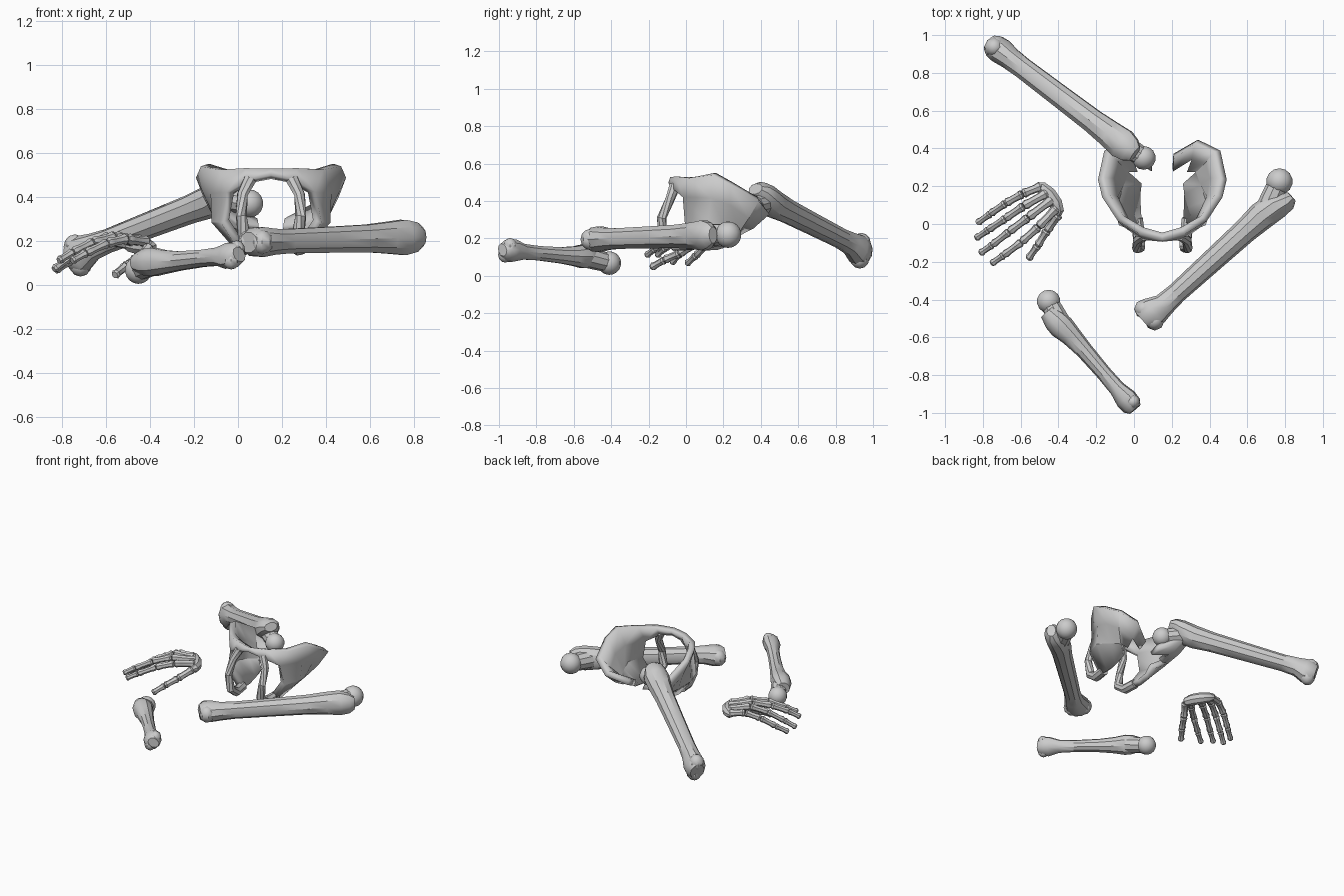
import bpy, bmesh, math
from mathutils import Vector, Matrix

if "Cube" in bpy.data.objects:
    bpy.data.objects.remove(bpy.data.objects["Cube"])


def finish(name, bm, angle=35):
    bmesh.ops.recalc_face_normals(bm, faces=bm.faces)
    me = bpy.data.meshes.new(name)
    bm.to_mesh(me)
    bm.free()
    ob = bpy.data.objects.new(name, me)
    bpy.context.collection.objects.link(ob)
    bpy.ops.object.select_all(action='DESELECT')
    ob.select_set(True)
    bpy.context.view_layer.objects.active = ob
    bpy.ops.object.shade_smooth_by_angle(angle=math.radians(angle))
    return ob


def loft(bm, rings):
    """Skin closed rings of points and cap both ends."""
    vs = [[bm.verts.new(p) for p in r] for r in rings]
    n = len(vs[0])
    for a, b in zip(vs, vs[1:]):
        for i in range(n):
            j = (i + 1) % n
            bm.faces.new((a[i], a[j], b[j], b[i]))
    bm.faces.new(vs[0][::-1])
    bm.faces.new(vs[-1])


def ring(c, s, u, rs, ru, n):
    return [c + s * rs * math.cos(2 * math.pi * i / n) + u * ru * math.sin(2 * math.pi * i / n)
            for i in range(n)]


def ball(bm, c, scale, seg=14, rows=9):
    m = Matrix.Translation(c) @ Matrix.Diagonal((*scale, 1))
    bmesh.ops.create_uvsphere(bm, u_segments=seg, v_segments=rows, radius=1, matrix=m)


def tube(bm, pts, radii, n=6):
    pts = [Vector(p) for p in pts]
    rings = []
    for i, p in enumerate(pts):
        d = (pts[min(i + 1, len(pts) - 1)] - pts[max(i - 1, 0)]).normalized()
        s = d.cross(Vector((.3, .5, 1))).normalized()
        rings.append(ring(p, s, d.cross(s), radii[i], radii[i], n))
    loft(bm, rings)


def long_bone(base, mid, head, head_r, sections, n=10):
    """Sections (along, side, up, side radius, up radius); the head lies on the -side."""
    base, mid, head = Vector(base), Vector(mid), Vector(head)
    d = (mid - base).normalized()
    off = head - base
    s = -(off - d * off.dot(d)).normalized()
    u = d.cross(s)
    bm = bmesh.new()
    loft(bm, [ring(base + d * t + s * a + u * b, s, u, rs, ru, n)
              for t, a, b, rs, ru in sections])
    # neck and ball head
    root = base + d * (off.dot(d) - head_r * 2.6) + s * .01
    tube(bm, [root, root.lerp(head, .5), head],
         [head_r * .9, head_r * .86, head_r * .8], n)
    ball(bm, head, (head_r,) * 3)
    return bm, base, d, s, u


# Thigh bones
thigh = [(-.06, -.012, 0, .06, .048), (-.03, -.014, 0, .082, .066), (.015, -.012, 0, .084, .071),
         (.08, 0, 0, .062, .062), (.17, 0, 0, .055, .058), (.45, 0, 0, .061, .062),
         (.66, 0, 0, .066, .066), (.78, 0, 0, .076, .075), (.87, .01, 0, .075, .084),
         (.93, .027, 0, .056, .07), (.965, .032, 0, .03, .045)]
for name, base, mid, head, r in [
        ("thigh_bone_front", (.10, -.48, .195), (.70, .065, .215), (.77, .225, .22), .071),
        ("thigh_bone_back", (-.72, .925, .15), (-.06, .425, .405), (.052, .35, .37), .064)]:
    bm, b, d, s, u = long_bone(base, mid, head, r, thigh)
    # knee knuckles
    for k in (-1, 1):
        ball(bm, b + s * (k * .042 - .012) - d * .015, (.052, .052, .056), seg=8, rows=6)
    finish(name, bm)

# Upper arm bone
arm = [(-.055, 0, 0, .04, .03), (-.03, 0, 0, .052, .062), (.02, 0, 0, .055, .066),
       (.09, 0, 0, .043, .044), (.2, 0, 0, .041, .04), (.36, 0, 0, .046, .045),
       (.46, .004, 0, .056, .055), (.53, .012, 0, .067, .068), (.58, .016, 0, .062, .064),
       (.64, .02, 0, .042, .044)]
bm, b, d, s, u = long_bone((-.03, -.94, .135), (-.40, -.51, .095),
                           (-.452, -.41, .068), .063, arm)
for k in (-1, 1):
    ball(bm, b + u * k * .03 - d * .018, (.038, .038, .042), seg=8, rows=6)
finish("upper_arm_bone", bm)

# Hand: chains of small knobby bones
fingers = [
    [(-.49, .20, .185), (-.59, .16, .20), (-.68, .11, .165), (-.76, .055, .11), (-.83, .005, .065)],
    [(-.46, .165, .195), (-.585, .095, .22), (-.68, .03, .18), (-.77, -.03, .12), (-.837, -.075, .07)],
    [(-.435, .13, .20), (-.56, .035, .22), (-.66, -.04, .195), (-.75, -.11, .15), (-.815, -.155, .11)],
    [(-.41, .085, .195), (-.505, -.015, .21), (-.595, -.095, .19), (-.69, -.165, .145), (-.755, -.21, .11)],
    [(-.40, .05, .17), (-.46, -.035, .12), (-.51, -.115, .085), (-.56, -.185, .045)]]
for k, joints in enumerate(fingers):
    bm = bmesh.new()
    for i in range(len(joints) - 1):
        a, b = Vector(joints[i]), Vector(joints[i + 1])
        r = .028 - .0022 * i
        tube(bm, [a.lerp(b, t) for t in (.01, .1, .3, .7, .88, .99)],
             [r * f for f in (.75, 1, .8, .78, .95, .7)], 7)
    finish(("finger_%d" % (k + 1)) if k < 4 else "thumb", bm)

# Wrist block
bm = bmesh.new()
tube(bm, [(-.515, .21, .18), (-.49, .195, .18), (-.45, .16, .175), (-.415, .11, .172),
          (-.40, .065, .17), (-.402, .045, .168)], [.014, .032, .038, .038, .032, .016], 8)
finish("wrist_bones", bm)

# Pelvis: half shell of rows from rim to bottom, mirrored about x = .15
CX = .15
rows = [
    [(.15, -.065, .52), (.26, -.035, .525), (.37, .03, .525), (.45, .15, .545),
     (.472, .24, .495), (.44, .385, .41), (.33, .435, .345), (.21, .36, .285)],
    [(.15, -.075, .49), (.25, -.065, .47), (.335, -.005, .42), (.405, .14, .42),
     (.42, .24, .385), (.395, .33, .32), (.31, .35, .27), (.205, .29, .255)],
    [None, None, (.36, .0, .29), (.40, .12, .29), (.37, .21, .27), (.34, .28, .25), (.29, .285, .235)],
    [None, None, (.275, .0, .16), (.28, .08, .155), (.28, .16, .17), (.27, .22, .21)]]
bm = bmesh.new()
grid = [[p and bm.verts.new((p[0] - CX, p[1], p[2])) for p in r] for r in rows]
for a, b in zip(grid, grid[1:]):
    for i in range(min(len(a), len(b)) - 1):
        q = (a[i], a[i + 1], b[i + 1], b[i])
        if all(q):
            bm.faces.new(q)
pelvis = finish("pelvis", bm, 30)
pelvis.location.x = CX
mod = pelvis.modifiers.new("mirror", 'MIRROR')
mod.use_clip = True
sol = pelvis.modifiers.new("thickness", 'SOLIDIFY')
sol.thickness, sol.offset = .042, 0

# Pelvis loops around the lower openings
bm = bmesh.new()
tube(bm, [(x - CX, y, z) for x, y, z in [
    (.245, -.06, .48), (.28, -.085, .41), (.285, -.13, .31), (.27, -.125, .21),
    (.275, -.06, .165), (.285, .03, .17)]], [.03, .025, .025, .03, .033, .033], 8)
loops = finish("pelvis_loop", bm)
loops.location.x = CX
loops.modifiers.new("mirror", 'MIRROR')
